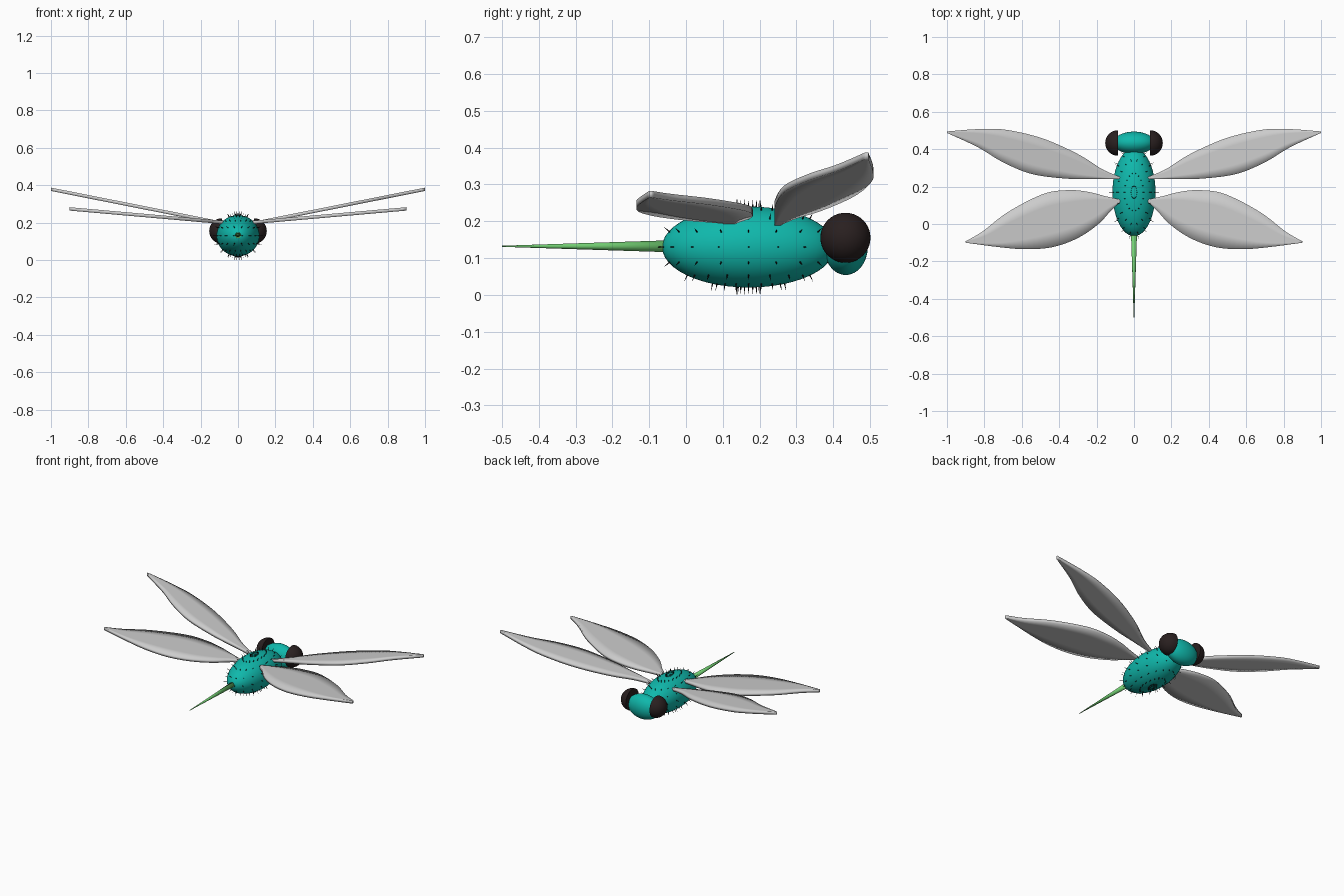
import bpy, bmesh
from math import sin, cos, pi, radians
from mathutils import Vector, Matrix

if "Cube" in bpy.data.objects:
    bpy.data.objects.remove(bpy.data.objects["Cube"])


def material(name, rgb):
    m = bpy.data.materials.new(name)
    m.diffuse_color = (*rgb, 1)
    m.use_nodes = True
    m.node_tree.nodes["Principled BSDF"].inputs["Base Color"].default_value = m.diffuse_color
    return m


TEAL = material("teal", (0.005, 0.48, 0.41))
GREEN = material("light_green", (0.17, 0.62, 0.17))
DARK = material("eye_dark", (0.022, 0.014, 0.014))
BLACK = material("spike_black", (0.006, 0.006, 0.006))


def finish(bm, name, mat=None, mirror=False, smooth=True):
    bmesh.ops.recalc_face_normals(bm, faces=bm.faces)
    for f in bm.faces:
        f.smooth = smooth
    me = bpy.data.meshes.new(name)
    bm.to_mesh(me)
    bm.free()
    ob = bpy.data.objects.new(name, me)
    bpy.context.collection.objects.link(ob)
    if mat:
        me.materials.append(mat)
    if mirror:
        ob.modifiers.new("Mirror", 'MIRROR').use_mirror_merge = False
    return ob


def ellipsoid(name, centre, radii, mat):
    bm = bmesh.new()
    bmesh.ops.create_uvsphere(bm, u_segments=48, v_segments=24, radius=1)
    bmesh.ops.transform(bm, verts=bm.verts,
                        matrix=Matrix.Translation(centre) @ Matrix.Diagonal((*radii, 1)))
    return finish(bm, name, mat)


# Body and head
C, R = Vector((0, 0.17, 0.13)), Vector((0.115, 0.235, 0.11))
ellipsoid("thorax", C, R, TEAL)
ellipsoid("head", (0, 0.434, 0.132), (0.11, 0.06, 0.078), TEAL)

# Half-dome eyes, flat on the inner side
bm = bmesh.new()
bmesh.ops.create_uvsphere(bm, u_segments=40, v_segments=20, radius=0.068)
bmesh.ops.bisect_plane(bm, geom=bm.verts[:] + bm.edges[:] + bm.faces[:], dist=1e-5,
                       plane_co=(0, 0, 0), plane_no=(1, 0, 0), clear_inner=True)
bmesh.ops.holes_fill(bm, edges=[e for e in bm.edges if e.is_boundary], sides=0)
for e in bm.edges:
    if all(abs(v.co.x) < 1e-5 for v in e.verts):
        e.smooth = False
bmesh.ops.translate(bm, verts=bm.verts, vec=(0.086, 0.433, 0.155))
finish(bm, "eyes", DARK, mirror=True)

# Tapered tail
bm = bmesh.new()
bmesh.ops.create_cone(bm, cap_ends=True, segments=24, radius1=0.017, radius2=0.0015, depth=0.48,
                      matrix=Matrix.Translation((0, -0.26, 0.132)) @ Matrix.Rotation(radians(90), 4, 'X'))
finish(bm, "tail", GREEN)

# Short bristles in rings over the thorax
bm = bmesh.new()
LENGTH = 0.028
for theta in (8, 25, 46, 68, 90, 112, 134, 155, 172):
    for k in range(18):
        t, a = radians(theta), 2 * pi * k / 18
        n = Vector((sin(t) * cos(a), sin(t) * sin(a), cos(t)))
        p = C + n * R
        d = Vector((n.x / R.x, n.y / R.y, n.z / R.z)).normalized()
        m = Matrix.Translation(p + d * 0.006) @ d.to_track_quat('Z', 'Y').to_matrix().to_4x4()
        bmesh.ops.create_cone(bm, cap_ends=True, segments=6, radius1=0.0028, radius2=0.0002,
                              depth=LENGTH, matrix=m)
finish(bm, "bristles", BLACK, smooth=False)


def spline(pts, t):
    # Catmull-Rom through the points, t in 0..1
    s = t * (len(pts) - 1)
    i = min(int(s), len(pts) - 2)
    u = s - i
    a, b, c, d = (Vector(pts[max(0, min(j, len(pts) - 1))]) for j in range(i - 1, i + 3))
    return 0.5 * (2 * b + (c - a) * u + (2 * a - 5 * b + 4 * c - d) * u * u
                  + (3 * b - a - 3 * c + d) * u ** 3)


def wing(name, lead, trail, z0, slope):
    # Leaf outline between two edges, rising straight outwards, with even thickness
    bm = bmesh.new()
    N, M, T = 40, 4, 0.018
    layers = []
    for dz in (0, -T):
        rows = []
        for i in range(N + 1):
            a, b = spline(lead, i / N), spline(trail, i / N)
            row = []
            for j in range(M + 1):
                q = a.lerp(b, j / M)
                row.append(bm.verts.new((q.x, q.y, z0 + slope * q.x + dz)))
            rows.append(row)
        layers.append(rows)
        for i in range(N):
            for j in range(M):
                bm.faces.new((rows[i][j], rows[i][j + 1], rows[i + 1][j + 1], rows[i + 1][j]))
    top, low = layers

    def rim(g):
        return [r[0] for r in g] + g[-1][1:] + [r[-1] for r in g[-2::-1]] + g[0][-2:0:-1]
    A, B = rim(top), rim(low)
    for i in range(len(A)):
        j = (i + 1) % len(A)
        bm.faces.new((A[i], A[j], B[j], B[i]))
    return finish(bm, name, mirror=True)


# Wings (right side modelled, left side mirrored)
wing("front_wings",
     [(0.07, 0.25), (0.17, 0.293), (0.30, 0.374), (0.49, 0.458), (0.68, 0.503), (0.82, 0.508), (1.0, 0.495)],
     [(0.07, 0.24), (0.20, 0.241), (0.353, 0.242), (0.545, 0.267), (0.70, 0.33), (0.834, 0.41), (1.0, 0.487)],
     0.189, 0.198)
wing("rear_wings",
     [(0.07, 0.13), (0.15, 0.148), (0.246, 0.172), (0.353, 0.181), (0.487, 0.16), (0.674, 0.064), (0.81, -0.04), (0.9, -0.092)],
     [(0.07, 0.12), (0.12, 0.075), (0.19, 0.0), (0.30, -0.075), (0.433, -0.123), (0.578, -0.135), (0.727, -0.123), (0.9, -0.10)],
     0.203, 0.088)
